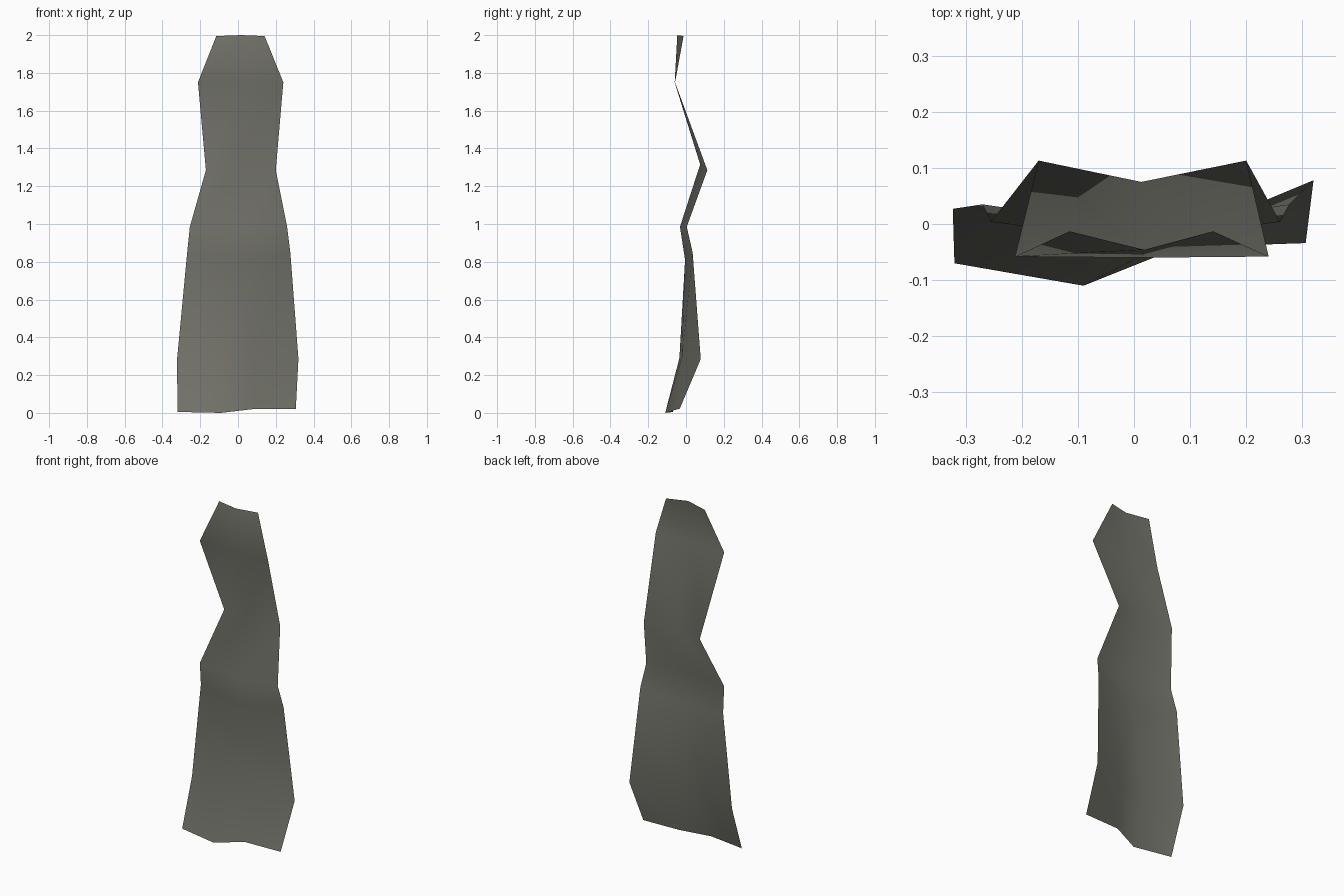
import bpy, bmesh

if "Cube" in bpy.data.objects:
    bpy.data.objects.remove(bpy.data.objects["Cube"])

# One draped cloth strip: each row is left edge, left fold, right fold, right edge
# (rows with a single centre fold repeat it, and the pair is welded afterwards)
def single(left, mid, right):
    return [left, mid, mid, right]

rows = [
    [(-.32, -.07, .005), (-.09, -.11, 0), (.08, -.042, .02), (.306, -.034, .02)],
    [(-.323, .027, .28), (-.09, -.035, .29), (.08, -.022, .29), (.32, .078, .285)],
    single((-.27, .035, .84), (.01, -.005, .81), (.277, .035, .85)),
    single((-.255, .004, .985), (.01, -.032, .985), (.26, .004, .985)),
    single((-.17, .113, 1.285), (.013, .075, 1.315), (.2, .113, 1.285)),
    single((-.212, -.058, 1.75), (.015, -.06, 1.75), (.24, -.058, 1.75)),
    single((-.115, -.013, 1.995), (.018, -.046, 2), (.141, -.013, 1.995)),
]

bm = bmesh.new()
grid = [[bm.verts.new(p) for p in row] for row in rows]
for low, high in zip(grid, grid[1:]):
    for i in range(3):
        bm.faces.new((low[i], low[i + 1], high[i + 1], high[i]))
bmesh.ops.remove_doubles(bm, verts=bm.verts[:], dist=0.0005)
for f in bm.faces:
    f.smooth = True

mesh = bpy.data.meshes.new("cloth_strip")
bm.to_mesh(mesh)
bm.free()

# Grey cloth
mat = bpy.data.materials.new("grey cloth")
mat.diffuse_color = (0.17, 0.17, 0.145, 1)
mat.use_nodes = True
mat.node_tree.nodes["Principled BSDF"].inputs["Base Color"].default_value = mat.diffuse_color
mesh.materials.append(mat)
strip = bpy.data.objects.new("cloth_strip", mesh)
bpy.context.collection.objects.link(strip)
